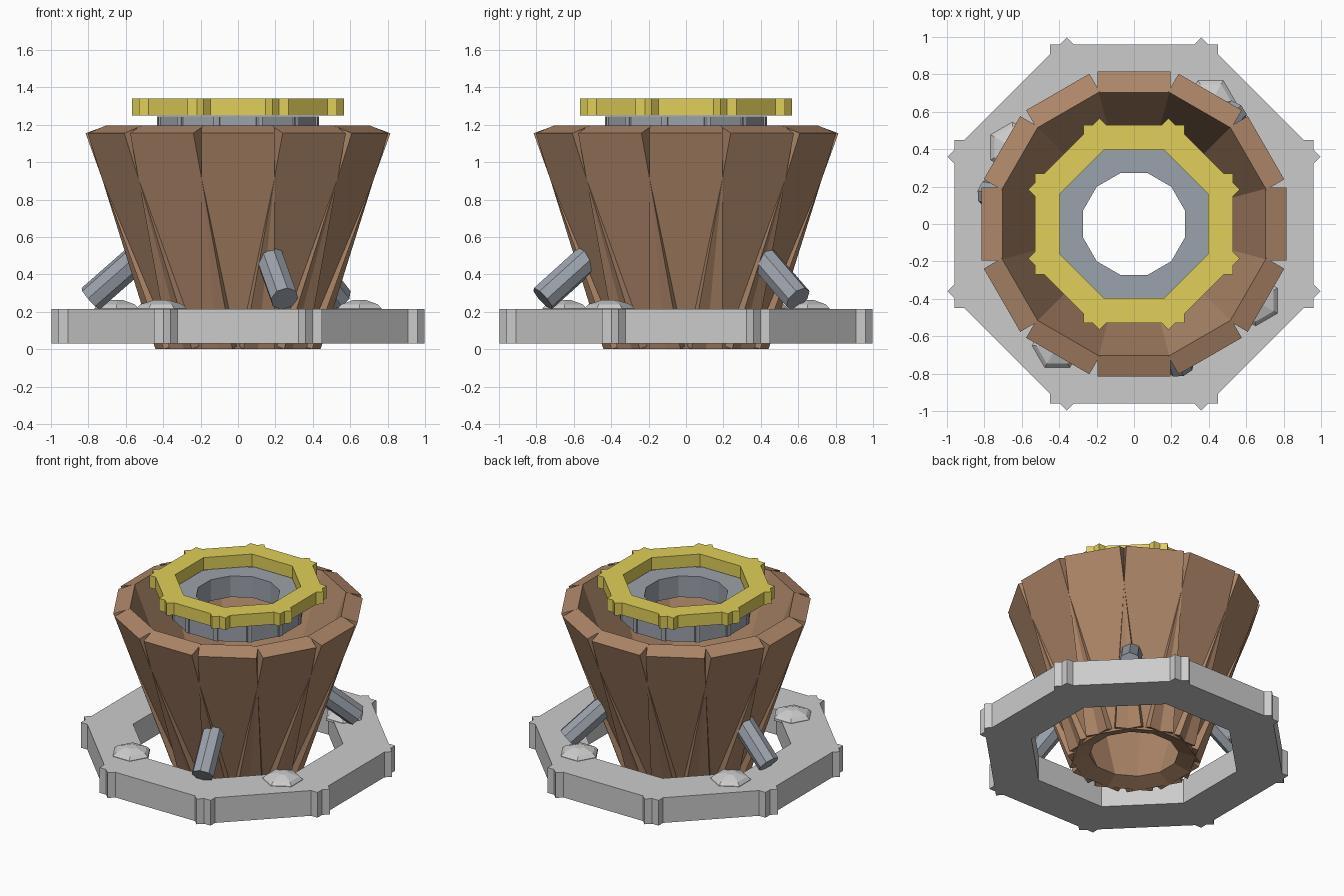
import bpy, bmesh
from math import cos, sin, pi, radians
from mathutils import Matrix, Vector

if "Cube" in bpy.data.objects:
    bpy.data.objects.remove(bpy.data.objects["Cube"])


def material(name, rgb):
    m = bpy.data.materials.new(name)
    m.diffuse_color = (*rgb, 1)
    m.use_nodes = True
    m.node_tree.nodes["Principled BSDF"].inputs["Base Color"].default_value = m.diffuse_color
    return m


WOOD = material("wood", (0.42, 0.24, 0.14))
STEEL = material("steel", (0.33, 0.36, 0.41))
BRASS = material("brass", (0.75, 0.62, 0.10))


def finish(name, bm, mat=None):
    bmesh.ops.recalc_face_normals(bm, faces=bm.faces)
    me = bpy.data.meshes.new(name)
    bm.to_mesh(me)
    bm.free()
    if mat:
        me.materials.append(mat)
    ob = bpy.data.objects.new(name, me)
    bpy.context.collection.objects.link(ob)
    return ob


def add_plank(bm, profile, half_width, angle):
    """Extrude an (r, z) outline sideways, then turn it about z."""
    rot = Matrix.Rotation(angle, 3, 'Z')
    a, b = [[bm.verts.new(rot @ Vector((r, s * half_width, z))) for r, z in profile]
            for s in (-1, 1)]
    bm.faces.new(a)
    bm.faces.new(b[::-1])
    n = len(profile)
    for i in range(n):
        j = (i + 1) % n
        bm.faces.new((a[j], a[i], b[i], b[j]))


def plank_ring(name, count, profile, half_width, mat=None):
    bm = bmesh.new()
    for i in range(count):
        add_plank(bm, profile, half_width, 2 * pi * i / count)
    return finish(name, bm, mat)


def rect(r0, r1, z0, z1):
    return [(r0, z0), (r1, z0), (r1, z1), (r0, z1)]


# Bucket wall: twelve straight staves leaning outward
lean, thick = radians(20), 0.118
dx, dz = thick * cos(lean), thick * sin(lean)
plank_ring("bucket_staves", 12,
           [(0.397, 0), (0.815, 1.155), (0.815 - dx, 1.155 + dz), (0.397 - dx, dz)],
           0.195, WOOD)

# Segmented rings
plank_ring("base_ring", 8, rect(0.66, 0.96, 0.03, 0.215), 0.45)
plank_ring("inner_collar", 12, rect(0.272, 0.425, 1.09, 1.245), 0.13, STEEL)
plank_ring("top_ring", 8, rect(0.395, 0.53, 1.25, 1.34), 0.27, BRASS)

# Three angled pegs driven into the staves
low, high = Vector((0.805, 0, 0.27)), Vector((0.535, 0, 0.502))
axis = high - low
for i in range(3):
    bm = bmesh.new()
    bmesh.ops.create_cone(bm, cap_ends=True, segments=8, radius1=0.076, radius2=0.076,
                          depth=axis.length)
    bm.transform(Matrix.Rotation(radians(-72 + 120 * i), 4, 'Z')
                 @ Matrix.Translation((low + high) / 2)
                 @ axis.to_track_quat('Z', 'Y').to_matrix().to_4x4())
    finish(f"peg_{i + 1}", bm, STEEL)

# Four low faceted rivets on the base ring
for k in range(4):
    bm = bmesh.new()
    rings = []
    for r, z in [(0.135, 0.2), (0.135, 0.218), (0.112, 0.24), (0.04, 0.263)]:
        rings.append([bm.verts.new((r * cos(pi / 6 + i * pi / 3),
                                    r * sin(pi / 6 + i * pi / 3), z)) for i in range(6)])
    bm.faces.new(rings[0][::-1])
    bm.faces.new(rings[-1])
    for a, b in zip(rings, rings[1:]):
        for i in range(6):
            j = (i + 1) % 6
            bm.faces.new((a[i], a[j], b[j], b[i]))
    bm.transform(Matrix.Rotation(k * pi / 2, 4, 'Z') @ Matrix.Translation((0.65, -0.41, 0)))
    finish(f"rivet_{k + 1}", bm)
